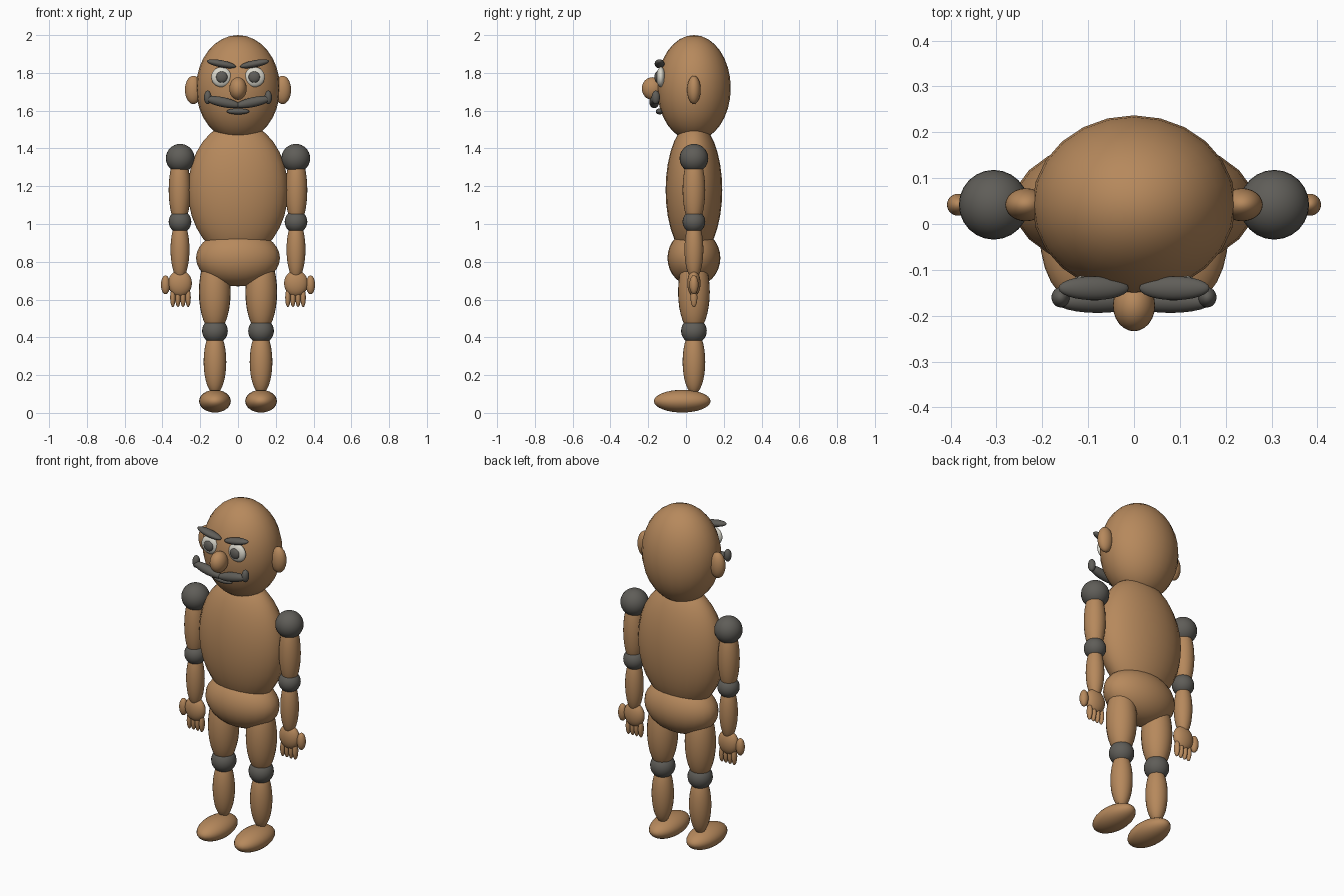
import bpy
from math import radians

cube = bpy.data.objects.get("Cube")
if cube:
    bpy.data.objects.remove(cube, do_unlink=True)


def material(name, rgb):
    m = bpy.data.materials.new(name)
    m.use_nodes = True
    m.diffuse_color = (*rgb, 1)
    m.node_tree.nodes["Principled BSDF"].inputs["Base Color"].default_value = (*rgb, 1)
    return m


SKIN = material("warm_brown", (0.47, 0.25, 0.108))
DARK = material("charcoal", (0.115, 0.11, 0.098))
WHITE = material("eye_white", (0.70, 0.68, 0.60))
Y = 0.042  # depth of the body's centre line


def ball(name, centre, radii, mat=SKIN, tilt=0):
    """Smooth ellipsoid, tilted in the front plane by tilt degrees."""
    bpy.ops.mesh.primitive_uv_sphere_add(
        segments=24, ring_count=16, radius=1, location=centre,
        rotation=(0, radians(tilt), 0))
    ob = bpy.context.object
    ob.name = name
    ob.scale = radii
    ob.data.materials.append(mat)
    bpy.ops.object.shade_smooth()
    return ob


def pair(name, centre, radii, mat=SKIN, tilt=0):
    """The same ellipsoid on the left (+x) and mirrored on the right."""
    x, y, z = centre
    ball("left_" + name, (x, y, z), radii, mat, tilt)
    ball("right_" + name, (-x, y, z), radii, mat, -tilt)


# Head, torso and hips
ball("head", (0, Y, 1.72), (0.222, 0.195, 0.28))
ball("torso", (0, Y, 1.18), (0.265, 0.15, 0.36))
ball("pelvis", (0, Y, 0.82), (0.222, 0.14, 0.15))

# Face
pair("ear", (0.236, Y, 1.71), (0.045, 0.036, 0.075))
pair("eye", (0.088, -0.133, 1.778), (0.054, 0.024, 0.053), WHITE)
pair("pupil", (0.086, -0.152, 1.778), (0.03, 0.015, 0.03), DARK)
pair("eyebrow", (0.088, -0.14, 1.848), (0.078, 0.026, 0.019), DARK, -11)
ball("nose", (0, -0.178, 1.717), (0.046, 0.056, 0.06))
pair("moustache", (0.08, -0.168, 1.645), (0.095, 0.026, 0.026), DARK, -12)
pair("moustache_tip", (0.16, -0.16, 1.67), (0.02, 0.022, 0.036), DARK)
ball("mouth", (0, -0.14, 1.596), (0.06, 0.02, 0.016), DARK)

# Arms
pair("shoulder", (0.306, Y, 1.348), (0.076, 0.076, 0.076), DARK)
pair("upper_arm", (0.309, Y, 1.18), (0.058, 0.06, 0.19))
pair("elbow", (0.307, Y, 1.012), (0.06, 0.06, 0.06), DARK)
pair("forearm", (0.307, Y, 0.865), (0.05, 0.05, 0.16))

# Hands
pair("palm", (0.307, Y, 0.686), (0.063, 0.035, 0.07))
pair("thumb", (0.384, Y, 0.678), (0.024, 0.024, 0.05))
for i in range(4):
    pair(f"finger_{i + 1}", (0.264 + 0.027 * i, Y, 0.61), (0.014, 0.018, 0.05))

# Legs
pair("thigh", (0.123, Y, 0.64), (0.084, 0.084, 0.215))
pair("knee", (0.122, Y, 0.434), (0.068, 0.068, 0.068), DARK)
pair("shin", (0.122, Y, 0.27), (0.06, 0.06, 0.17))
pair("foot", (0.122, -0.02, 0.062), (0.084, 0.15, 0.06))
